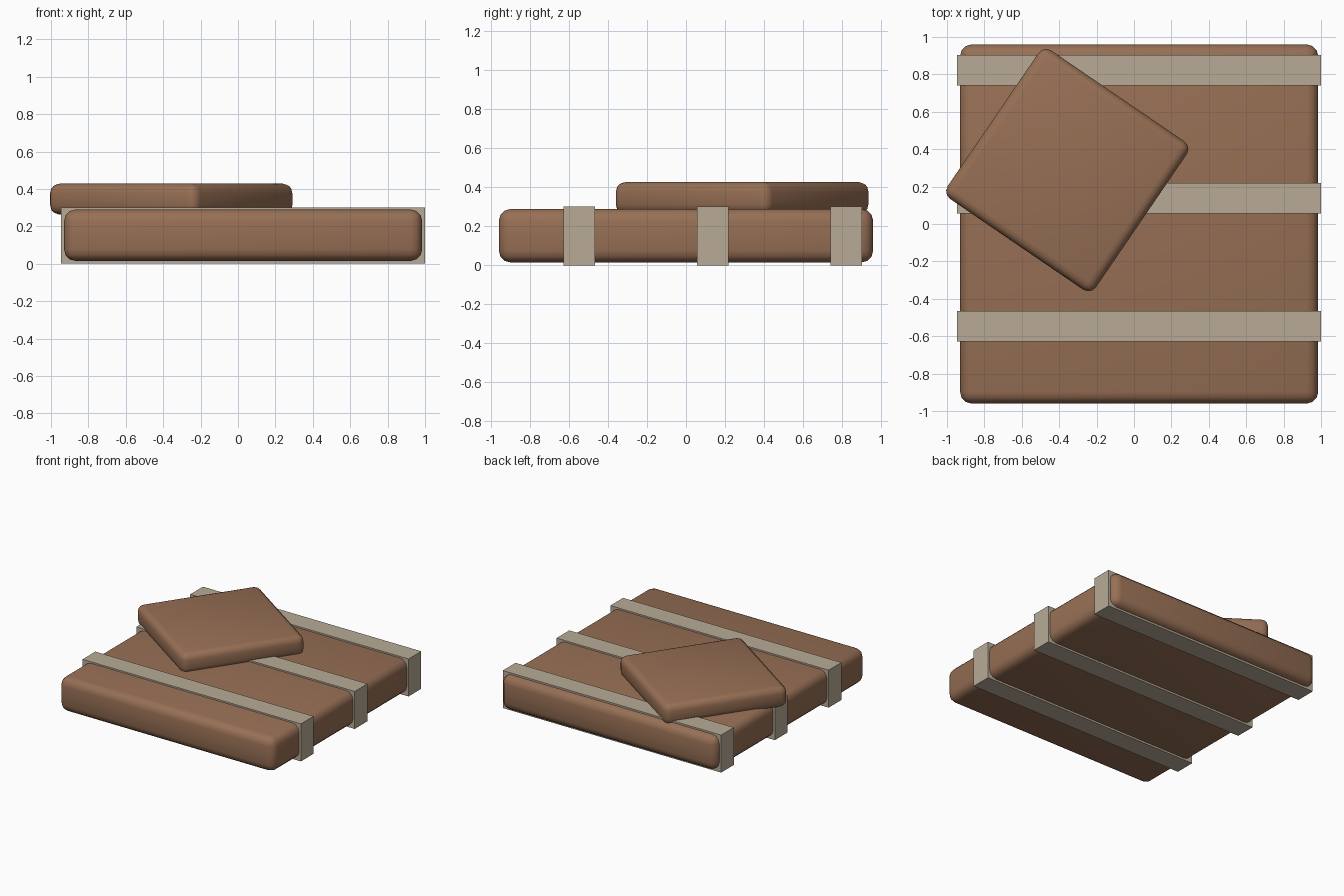
import bpy, bmesh, math
from mathutils import Matrix

if "Cube" in bpy.data.objects:
    bpy.data.objects.remove(bpy.data.objects["Cube"])


def material(name, rgb):
    m = bpy.data.materials.new(name)
    m.diffuse_color = (*rgb, 1)
    m.use_nodes = True
    m.node_tree.nodes["Principled BSDF"].inputs["Base Color"].default_value = m.diffuse_color
    return m


brown = material("brown leather", (0.31, 0.16, 0.09))
beige = material("beige strap", (0.48, 0.41, 0.31))


def block(name, lo, hi, mat, bevel=0.0, angle=0.0):
    """Box between two corners, optionally rounded and turned about z."""
    size = [b - a for a, b in zip(lo, hi)]
    centre = [(a + b) / 2 for a, b in zip(lo, hi)]
    bm = bmesh.new()
    bmesh.ops.create_cube(bm, size=1, matrix=Matrix.Diagonal((*size, 1)))
    if bevel:
        bmesh.ops.bevel(bm, geom=bm.edges[:], offset=bevel, segments=3,
                        profile=0.5, affect='EDGES')
        for f in bm.faces:
            f.smooth = True
    mesh = bpy.data.meshes.new(name)
    bm.to_mesh(mesh)
    bm.free()
    mesh.materials.append(mat)
    ob = bpy.data.objects.new(name, mesh)
    ob.location = centre
    ob.rotation_euler.z = angle
    bpy.context.collection.objects.link(ob)
    return ob


# Large padded mattress
block("mattress", (-0.93, -0.96, 0.015), (0.985, 0.96, 0.29), brown, 0.062)

# Three straps wrapped around the mattress
for i, y in enumerate((-0.547, 0.138, 0.822)):
    block(f"strap_{i + 1}", (-0.945, y - 0.081, 0), (1.0, y + 0.081, 0.302), beige)

# Loose square cushion lying askew on top
cx, cy, h = -0.357, 0.288, 0.48
block("cushion", (cx - h, cy - h, 0.263), (cx + h, cy + h, 0.428), brown,
      0.05, math.radians(-34.3))
